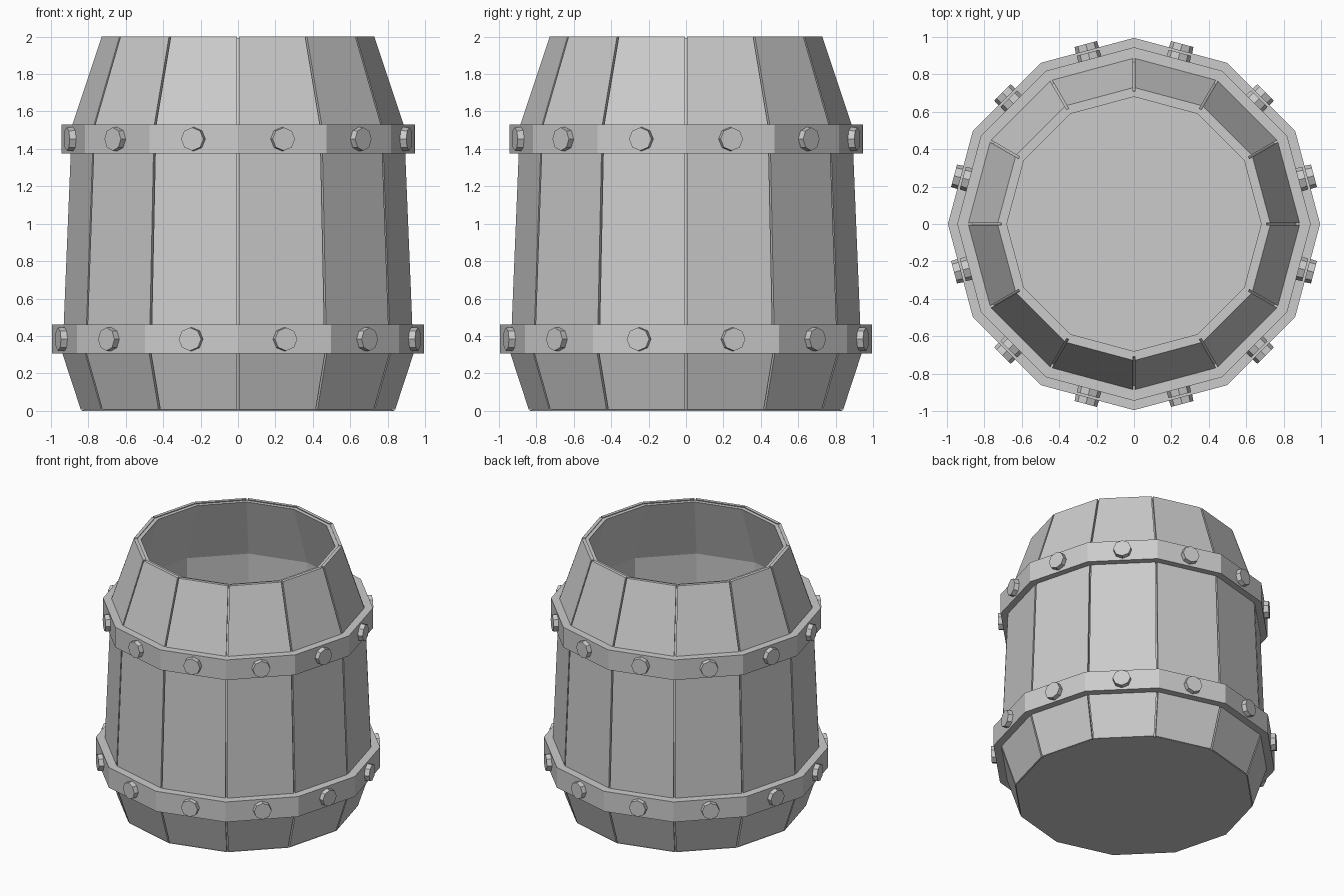
import bpy, bmesh
from math import sin, cos, pi
from mathutils import Matrix, Vector

cube = bpy.data.objects.get("Cube")
if cube:
    bpy.data.objects.remove(cube, do_unlink=True)

SIDES = 12
STEP = 2 * pi / SIDES
GAP = 0.006        # half the groove between two staves
WALL = 0.05

grey = bpy.data.materials.new("plain grey")
grey.use_nodes = True
grey.diffuse_color = (0.6, 0.6, 0.6, 1)
grey.node_tree.nodes["Principled BSDF"].inputs["Base Color"].default_value = (0.6, 0.6, 0.6, 1)

# Outer barrel outline as (radius, height)
OUTLINE = [(0.842, 0.006), (0.945, 0.32), (0.935, 0.42), (0.89, 1.52), (0.73, 2.0)]


def finish(name, bm):
    bmesh.ops.remove_doubles(bm, verts=bm.verts, dist=1e-5)
    bmesh.ops.recalc_face_normals(bm, faces=bm.faces)
    mesh = bpy.data.meshes.new(name)
    bm.to_mesh(mesh)
    bm.free()
    mesh.materials.append(grey)
    obj = bpy.data.objects.new(name, mesh)
    bpy.context.collection.objects.link(obj)
    return obj


def polar(r, angle, z):
    return Vector((r * cos(angle), r * sin(angle), z))


def lathe(name, profile, closed=False):
    """Turn a profile into a twelve-sided solid."""
    bm = bmesh.new()
    pairs = list(zip(profile, profile[1:] + profile[:1]))
    if not closed:
        pairs = pairs[:-1]
    for i in range(SIDES):
        a, b = i * STEP, (i + 1) * STEP
        for (r0, z0), (r1, z1) in pairs:
            pts = [polar(r0, a, z0), polar(r0, b, z0), polar(r1, b, z1), polar(r1, a, z1)]
            if r0 == 0:
                pts.pop(1)
            elif r1 == 0:
                pts.pop(3)
            bm.faces.new([bm.verts.new(p) for p in pts])
    return finish(name, bm)


def stave(index):
    """One flat plank following the barrel outline."""
    bm = bmesh.new()
    a, b = index * STEP, (index + 1) * STEP
    loops = []
    for r, z in OUTLINE:
        p, q = polar(r, a, z), polar(r, b, z)
        s, t = polar(r - 0.025, a, z), polar(r - 0.025, b, z)
        inset = (q - p).normalized() * GAP
        loops.append([bm.verts.new(v) for v in (p + inset, q - inset, t - inset, s + inset)])
    for low, high in zip(loops, loops[1:]):
        for k in range(4):
            n = (k + 1) % 4
            bm.faces.new((low[k], low[n], high[n], high[k]))
    bm.faces.new(loops[0])
    bm.faces.new(loops[-1])
    finish(f"stave_{index + 1}", bm)


# Hollow inner shell with a floor
outside = [(r - 0.02, z) for r, z in OUTLINE[:-1]] + [(0.71, 1.992)]
inside = [(0.68, 1.992)] + [(r - WALL, z) for r, z in reversed(OUTLINE[1:-1])]
lathe("inner_shell", [(0, 0), (0.838, 0)] + outside + inside + [(0.805, 0.05), (0, 0.05)])

for i in range(SIDES):
    stave(i)

# Hoops with a row of eight-sided bolts, one per side
for label, radius, low, high in (("lower", 0.995, 0.305, 0.46), ("upper", 0.945, 1.375, 1.53)):
    lathe(label + "_hoop",
          [(radius, low), (radius, high), (radius - 0.08, high), (radius - 0.08, low)], closed=True)
    bm = bmesh.new()
    flat = radius * cos(STEP / 2)
    for i in range(SIDES):
        place = (Matrix.Rotation((i + 0.5) * STEP, 4, "Z")
                 @ Matrix.Translation((flat + 0.01, 0, (low + high) / 2))
                 @ Matrix.Rotation(pi / 2, 4, "Y"))
        bmesh.ops.create_cone(bm, cap_ends=True, segments=8, radius1=0.065,
                              radius2=0.062, depth=0.05, matrix=place)
    finish(label + "_hoop_bolts", bm)
